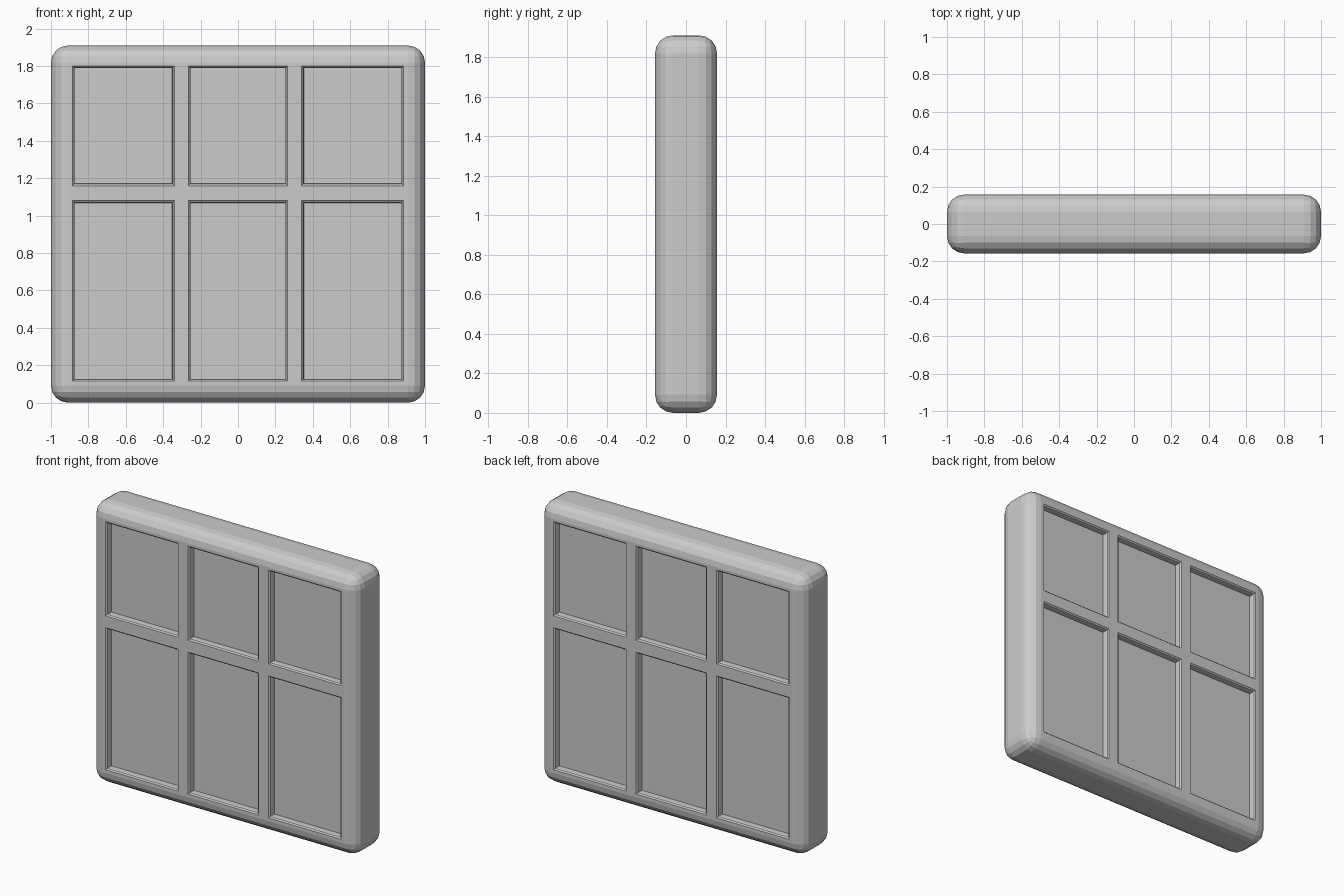
import bpy
import bmesh
import math
from mathutils import Vector

old = bpy.data.objects.get("Cube")
if old:
    bpy.data.objects.remove(old, do_unlink=True)

WIDTH, DEPTH, HEIGHT = 2.0, 0.314, 1.91
ROUNDING = 0.092
COLUMNS = [(-0.885, -0.34), (-0.265, 0.265), (0.34, 0.885)]
ROWS = [(0.115, 1.08), (1.16, 1.80)]

# Single painted finish
grey = bpy.data.materials.new("grey_paint")
grey.use_nodes = True
colour = (0.6, 0.6, 0.6, 1.0)
grey.diffuse_color = colour
grey.node_tree.nodes["Principled BSDF"].inputs["Base Color"].default_value = colour

# Rounded slab
bm = bmesh.new()
bmesh.ops.create_cube(bm, size=1.0)
bmesh.ops.scale(bm, vec=(WIDTH, DEPTH, HEIGHT), verts=bm.verts)
bmesh.ops.translate(bm, vec=(0, 0, HEIGHT / 2), verts=bm.verts)
bmesh.ops.bevel(bm, geom=bm.edges[:], offset=ROUNDING, segments=4,
                profile=0.5, affect='EDGES')


def slice_at(axis, value):
    """Cut the slab's flat front and back along one pane border."""
    normal = Vector((0, 0, 0))
    normal[axis] = 1
    flat = [f for f in bm.faces if abs(f.normal.y) > 0.99]
    edges = {e for f in flat for e in f.edges}
    verts = {v for f in flat for v in f.verts}
    bmesh.ops.bisect_plane(bm, geom=flat + list(edges) + list(verts),
                           plane_co=normal * value, plane_no=normal)


for span in COLUMNS:
    for x in span:
        slice_at(0, x)
for span in ROWS:
    for z in span:
        slice_at(2, z)


def inside(value, spans):
    return any(low < value < high for low, high in spans)


# Six recessed panes on the front and six on the back
panes = []
for f in bm.faces:
    c = f.calc_center_median()
    if abs(f.normal.y) > 0.99 and inside(c.x, COLUMNS) and inside(c.z, ROWS):
        panes.append(f)

# Chamfered lip, then a straight step down to the pane
for thickness, depth in ((0.004, -0.004), (0.008, -0.004), (0.004, -0.008), (0.0005, -0.03)):
    bmesh.ops.inset_individual(bm, faces=panes, thickness=thickness, depth=depth)

bmesh.ops.recalc_face_normals(bm, faces=bm.faces[:])
mesh = bpy.data.meshes.new("window_frame")
bm.to_mesh(mesh)
bm.free()
mesh.materials.append(grey)
window = bpy.data.objects.new("window_frame", mesh)
bpy.context.collection.objects.link(window)
